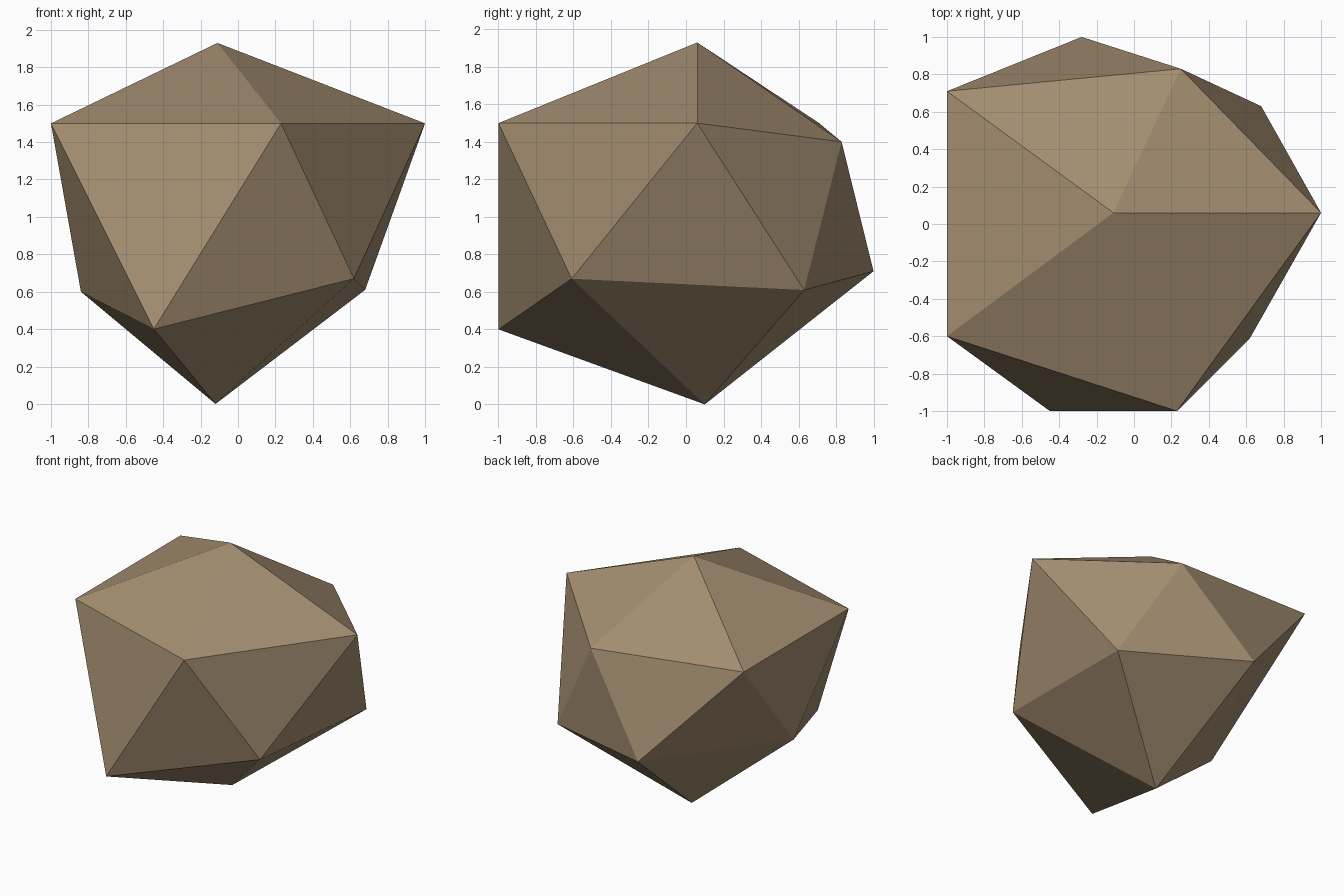
import bpy
import bmesh

default = bpy.data.objects.get("Cube")
if default:
    bpy.data.objects.remove(default, do_unlink=True)

# Stone colour
stone = bpy.data.materials.new("brown stone")
stone.use_nodes = True
colour = (0.37, 0.27, 0.165, 1.0)
stone.diffuse_color = colour
stone.node_tree.nodes["Principled BSDF"].inputs["Base Color"].default_value = colour

# Rough twenty-sided boulder: two poles and two staggered rings of five corners
TOP = (-0.11, 0.06, 1.93)
BOTTOM = (-0.12, 0.10, 0.0)
UPPER = [(0.23, -1.0, 1.5), (1.0, 0.06, 1.5), (0.25, 0.83, 1.4),
         (-1.0, 0.71, 1.5), (-1.0, -0.6, 1.5)]
LOWER = [(-0.45, -1.0, 0.4), (0.62, -0.61, 0.67), (0.68, 0.63, 0.61),
         (-0.28, 1.0, 0.71), (-0.84, -0.14, 0.6)]

bm = bmesh.new()
top, bottom = bm.verts.new(TOP), bm.verts.new(BOTTOM)
upper = [bm.verts.new(p) for p in UPPER]
lower = [bm.verts.new(p) for p in LOWER]

# Cap, zigzag belt and base facets
for i in range(5):
    j = (i + 1) % 5
    bm.faces.new((top, upper[i], upper[j]))
    bm.faces.new((upper[i], lower[i], lower[j]))
    bm.faces.new((upper[i], lower[j], upper[j]))
    bm.faces.new((bottom, lower[j], lower[i]))
bmesh.ops.recalc_face_normals(bm, faces=bm.faces)

mesh = bpy.data.meshes.new("boulder")
bm.to_mesh(mesh)
bm.free()
mesh.materials.append(stone)
boulder = bpy.data.objects.new("boulder", mesh)
bpy.context.scene.collection.objects.link(boulder)
